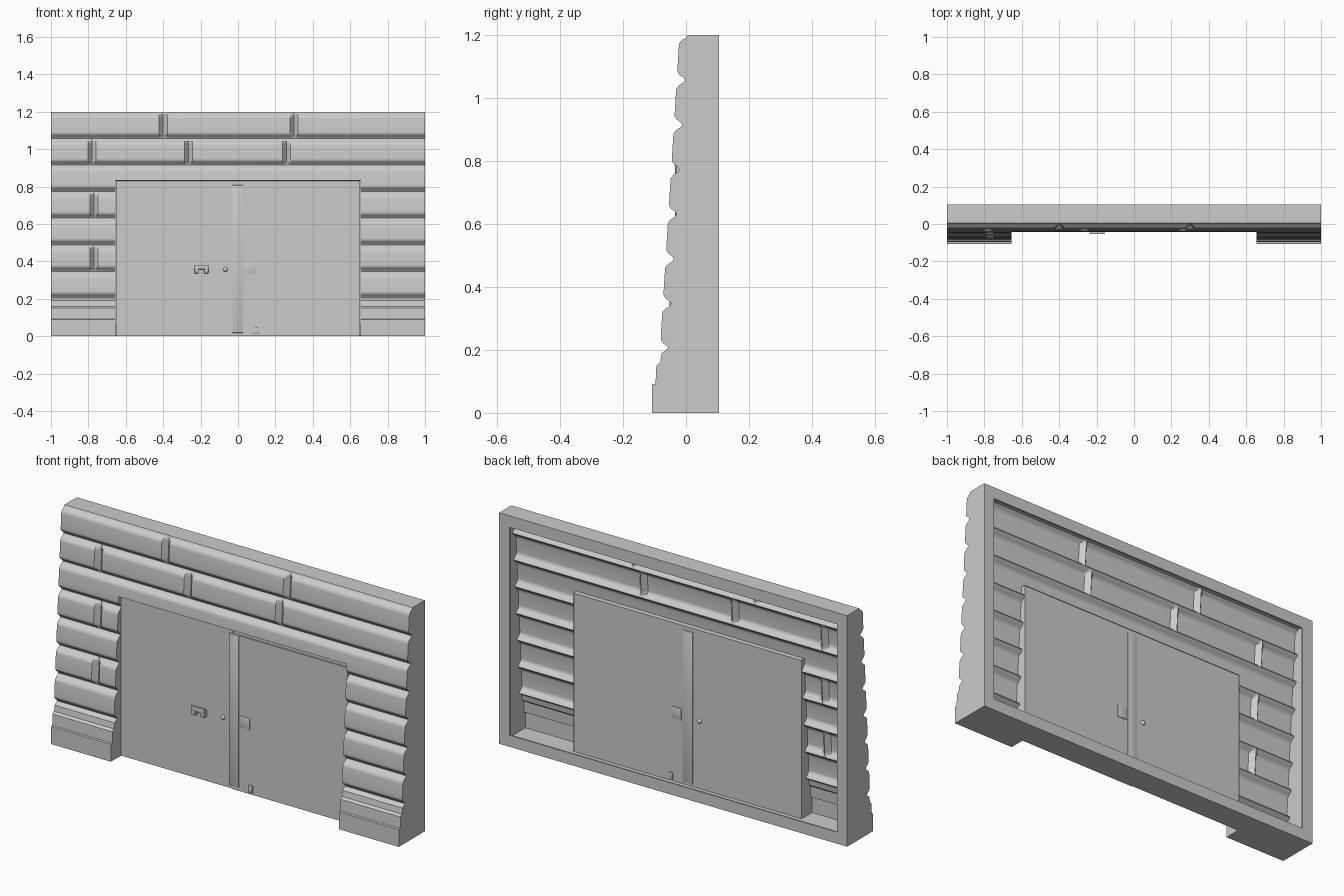
import bpy, bmesh, math

if "Cube" in bpy.data.objects:
    bpy.data.objects.remove(bpy.data.objects["Cube"])

EPS = 0.0008
RIM, BACK = 0.06, 0.105                       # back frame width, back plane
WALL, SHELL = 0.006, 0.008                    # thin outer walls, stone shell thickness
DOOR_W, DOOR_H, DOOR_Y = 0.655, 0.832, -0.02  # opening half width, height, recess plane
GROOVES = [0.205 + 0.142 * i for i in range(7)] + [1.2]
BASE = [(0, -.108), (.09, -.108), (.092, -.097), (.15, -.094), (.16, -.082), (.19, -.077), (.205, -.057)]
GROOVE_CUT = [(0, .026), (.008, .021), (.016, .009), (.026, .001), (.034, 0)]
JOINT_CUT = [(0, .026), (.012, .012), (.022, 0)]
# vertical joints: course number -> x positions
JOINTS = {6: [-.40, .30], 5: [-.78, -.265, .26], 3: [-.77], 1: [-.77]}


def lerp_table(table, v):
    for (a, p), (b, q) in zip(table, table[1:]):
        if v <= b:
            return p + (q - p) * (v - a) / (b - a)
    return table[-1][1]


def in_opening(x, z):
    return abs(x) < DOOR_W - EPS / 2 and z < DOOR_H - EPS / 2


def front(x, z):
    """Front depth of the stone wall."""
    if in_opening(x, z):
        return DOOR_Y
    if z <= GROOVES[0]:
        return lerp_table(BASE, z)
    cut = lerp_table(GROOVE_CUT, min(abs(z - g) for g in GROOVES))
    for row, xs in JOINTS.items():
        if GROOVES[row] <= z <= GROOVES[row + 1]:
            cut = max(cut, max(lerp_table(JOINT_CUT, abs(x - j)) for j in xs))
    return -0.095 + 0.062 * z + cut


def back(x, z):
    """Back depth: thin outer walls reach the back plane, thin shell inside."""
    if abs(x) >= 1 - WALL or z <= WALL or z >= 1.2 - WALL:
        return BACK
    return front(x, z) + SHELL


def finish(name, bm, smooth=True):
    bmesh.ops.recalc_face_normals(bm, faces=bm.faces)
    me = bpy.data.meshes.new(name)
    bm.to_mesh(me)
    bm.free()
    ob = bpy.data.objects.new(name, me)
    bpy.context.collection.objects.link(ob)
    if smooth:
        bpy.ops.object.select_all(action='DESELECT')
        ob.select_set(True)
        bpy.context.view_layer.objects.active = ob
        bpy.ops.object.shade_smooth_by_angle(angle=math.radians(35))
    return ob


def slab(name, x, y, z, bevel=0.0):
    """Box given by its (min, max) ranges."""
    bm = bmesh.new()
    bmesh.ops.create_cube(bm, size=1)
    for v in bm.verts:
        v.co = [r[0] if c < 0 else r[1] for c, r in zip(v.co, (x, y, z))]
    if bevel:
        bmesh.ops.bevel(bm, geom=bm.edges[:], offset=bevel, segments=2, affect='EDGES', profile=0.5)
    return finish(name, bm)


def stone_wall():
    # grid stations, doubled where the depth steps
    xs, zs = {-1, 1}, {p for p, _ in BASE}
    for s in (-1, 1):
        xs |= {s * DOOR_W, s * (DOOR_W - EPS), s * (1 - WALL), s * (1 - WALL - EPS)}
    for js in JOINTS.values():
        xs |= {j + s * d for j in js for d, _ in JOINT_CUT for s in (-1, 1)}
    for g in GROOVES:
        zs |= {g + s * d for d, _ in GROOVE_CUT for s in (-1, 1)
               if 0.205 <= g + s * d <= 1.2}
    zs |= {DOOR_H, DOOR_H - EPS, WALL, WALL + EPS, 1.2 - WALL, 1.2 - WALL - EPS}
    xs = sorted({round(v, 4) for v in xs})
    zs = sorted({round(v, 4) for v in zs})

    bm = bmesh.new()
    F = [[bm.verts.new((x, front(x, z), z)) for z in zs] for x in xs]
    B = [[bm.verts.new((x, back(x, z), z)) for z in zs] for x in xs]
    nx, nz = len(xs) - 1, len(zs) - 1

    def kept(i, k):
        if not (0 <= i < nx and 0 <= k < nz):
            return False
        corners = [(xs[i + a], zs[k + b]) for a in (0, 1) for b in (0, 1)]
        # the doorway stays open above the thin floor
        return not (all(in_opening(*c) for c in corners) and zs[k] > WALL + EPS / 2)

    for i in range(nx):
        for k in range(nz):
            if not kept(i, k):
                continue
            ring = [(i, k), (i + 1, k), (i + 1, k + 1), (i, k + 1)]
            bm.faces.new([F[a][b] for a, b in ring])
            bm.faces.new([B[a][b] for a, b in reversed(ring)])
            # close the shell along outer and opening borders
            sides = [(i, k - 1), (i + 1, k), (i, k + 1), (i - 1, k)]
            for n, nb in enumerate(sides):
                if not kept(*nb):
                    (a, b), (c, d) = ring[n], ring[(n + 1) % 4]
                    bm.faces.new([F[a][b], B[a][b], B[c][d], F[c][d]])
    loose = [v for v in bm.verts if not v.link_faces]
    bmesh.ops.delete(bm, geom=loose, context='VERTS')
    return finish("stone_wall", bm)


stone_wall()

# Flat rim folded inward round the back
LIP = (BACK - .008, BACK)
for side, s in (("left", -1), ("right", 1)):
    slab(f"back_rim_{side}", sorted((s, s * (1 - RIM))), LIP, (0, 1.2))
slab("back_rim_bottom", (-1 + RIM, 1 - RIM), LIP, (0, RIM))
slab("back_rim_top", (-1 + RIM, 1 - RIM), LIP, (1.2 - RIM, 1.2))

# Double doors with an overlapping centre strip
slab("left_door", (-.653, -.01), (-.028, -.014), (.002, .829))
slab("right_door", (-.012, .653), (-.032, -.014), (.002, .808))
slab("right_door_top_trim", (-.012, .653), (-.024, -.014), (.80, .829))
slab("centre_strip", (-.03, .028), (-.035, -.011), (.018, .808), .003)

# Inverted U handle on the left door
slab("handle_bar", (-.235, -.158), (-.054, -.040), (.358, .382), .003)
for n, x in enumerate((-.232, -.181)):
    slab(f"handle_leg_{n}", (x, x + .022), (-.052, -.02), (.336, .370), .003)

# Round knob passing through the left door
bm = bmesh.new()
bmesh.ops.create_uvsphere(bm, u_segments=16, v_segments=10, radius=.014)
for v in bm.verts:
    v.co = (v.co.x - .067, v.co.y * 1.2 - .02, v.co.z + .357)
finish("knob", bm)

# Lock plate and floor bolt on the right door
slab("lock_plate", (.035, .09), (-.034, -.010), (.335, .395), .001)
slab("floor_bolt", (.085, .11), (-.042, -.009), (.012, .05), .004)
